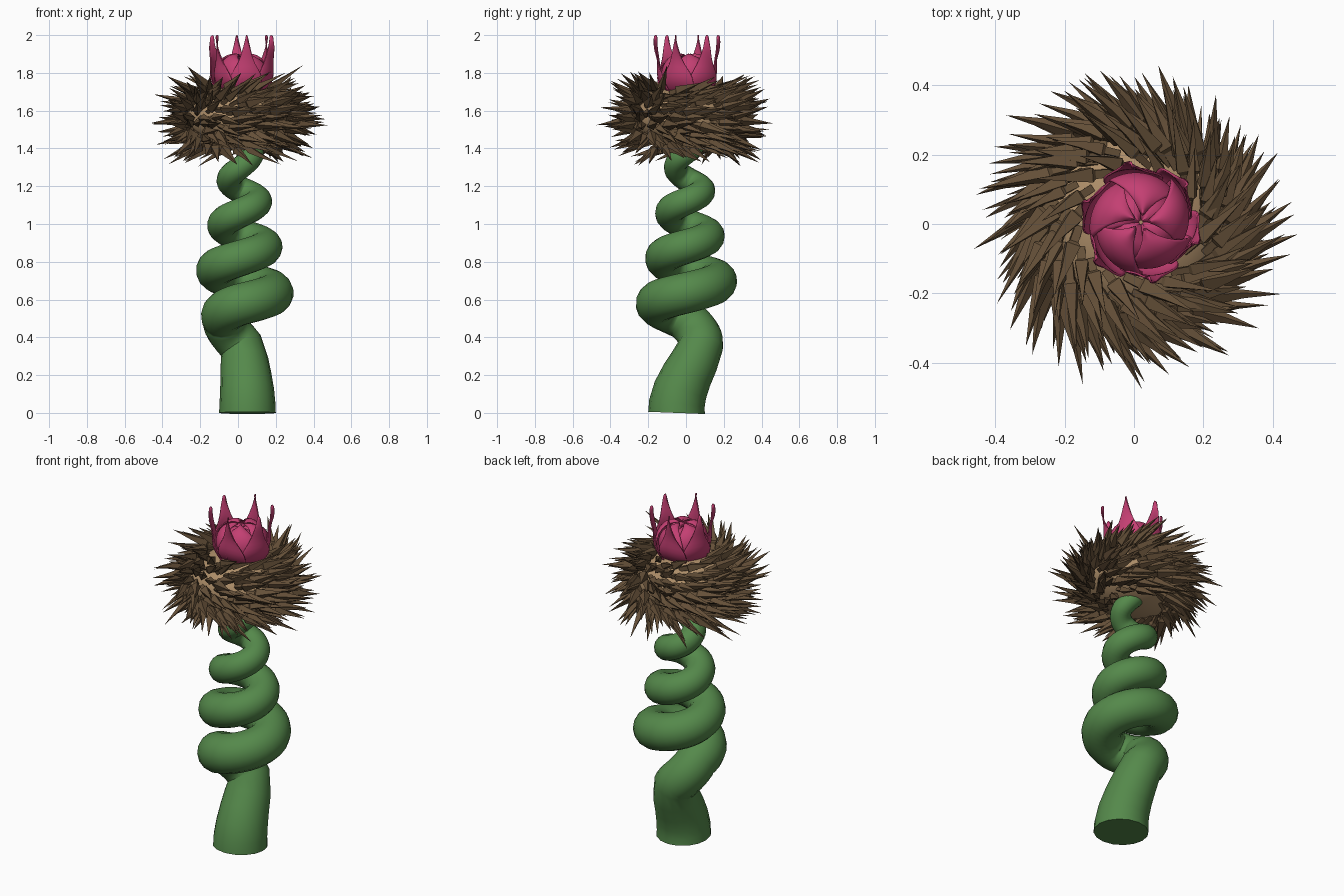
import bpy, bmesh, math, random
from mathutils import Vector

if "Cube" in bpy.data.objects:
    bpy.data.objects.remove(bpy.data.objects["Cube"])

random.seed(4)


def material(name, col):
    m = bpy.data.materials.new(name)
    m.diffuse_color = (*col, 1)
    m.use_nodes = True
    m.node_tree.nodes["Principled BSDF"].inputs["Base Color"].default_value = m.diffuse_color
    return m


def finish(name, bm, mat, smooth):
    me = bpy.data.meshes.new(name)
    bm.to_mesh(me)
    bm.free()
    for p in me.polygons:
        p.use_smooth = smooth
    me.materials.append(mat)
    ob = bpy.data.objects.new(name, me)
    bpy.context.collection.objects.link(ob)
    return ob


green = material("stem_green", (0.09, 0.25, 0.07))
tan = material("head_tan", (0.42, 0.27, 0.14))
brown = material("spike_brown", (0.13, 0.08, 0.04))
pink = material("petal_pink", (0.55, 0.05, 0.17))

# Coiled stem: one key per quarter turn (coil radius, height, tube radius)
keys = [(.08, .36, .118), (.088, .495, .115), (.155, .575, .112), (.17, .635, .11),
        (.165, .70, .106), (.135, .76, .101), (.12, .82, .096), (.13, .88, .091),
        (.118, .94, .087), (.095, 1.0, .082), (.085, 1.06, .078), (.092, 1.12, .074),
        (.085, 1.18, .070), (.06, 1.24, .066), (.055, 1.30, .061), (.066, 1.37, .056),
        (.05, 1.45, .05)]
pts = [(.05, -.05, 0, .15), (.05, -.048, .05, .148), (.048, -.03, .12, .143),
       (.042, .005, .2, .135), (.034, .045, .275, .127)]
STEPS = 8
for i in range(len(keys) - 1):
    for s in range(STEPS):
        t = s / STEPS
        R, z, r = (a + (b - a) * t for a, b in zip(keys[i], keys[i + 1]))
        ang = math.pi / 2 * (1 + i + t)
        pts.append((.015 + R * math.cos(ang), R * math.sin(ang), z, r))
cu = bpy.data.curves.new("stem", 'CURVE')
cu.dimensions = '3D'
cu.bevel_depth = 1
cu.bevel_resolution = 6
cu.use_fill_caps = True
sp = cu.splines.new('POLY')
sp.points.add(len(pts) - 1)
for p, (x, y, z, r) in zip(sp.points, pts):
    p.co = (x, y, z, 1)
    p.radius = r
sp.use_smooth = True
cu.materials.append(green)
stem = bpy.data.objects.new("stem", cu)
bpy.context.collection.objects.link(stem)
bpy.context.view_layer.objects.active = stem
stem.select_set(True)
bpy.ops.object.convert(target='MESH')
bpy.ops.object.shade_smooth_by_angle(angle=math.radians(50))

# Rounded head that carries the spikes
HEAD, RX, RZ = Vector((0, 0, 1.56)), .27, .17
bm = bmesh.new()
bmesh.ops.create_uvsphere(bm, u_segments=32, v_segments=16, radius=1)
for v in bm.verts:
    v.co = HEAD + Vector((v.co.x * RX, v.co.y * RX, v.co.z * RZ))
finish("head", bm, tan, True)

# Swirled thorn spikes, narrow at the root and tapering to a point
bm = bmesh.new()
ROWS, COUNT = 9, 34
for row in range(ROWS):
    for k in range(COUNT):
        lat = math.radians(-52 + 104 * row / (ROWS - 1) + random.uniform(-5, 5))
        if abs(row - 4) == 4 and k % 2:
            continue
        a = math.tau * (k + row * .38) / COUNT + random.uniform(-.07, .07)
        ca, sa = math.cos(a), math.sin(a)
        n = Vector((math.cos(lat) * ca, math.cos(lat) * sa, math.sin(lat)))
        root = HEAD + Vector((n.x * RX, n.y * RX, n.z * RZ)) * .98
        tang = Vector((-sa, ca, 0))
        d = (n * random.uniform(.35, .65) + tang * .8
             + Vector((0, 0, random.uniform(-.2, .24)))).normalized()
        side = d.cross(n).normalized()
        up = side.cross(d)
        L = random.uniform(.17, .29)
        w = random.uniform(.022, .032)
        rings = []
        for f, s in ((0, .55), (.22, .6), (.27, 1.0), (.6, .5)):
            rings.append([bm.verts.new(root + d * L * f + (side * math.cos(q) + up * math.sin(q)) * w * s)
                          for q in (j * math.tau / 4 for j in range(4))])
        tip = bm.verts.new(root + d * L + up * random.uniform(-.01, .01))
        for A, B in zip(rings, rings[1:]):
            for j in range(4):
                bm.faces.new((A[j], A[(j + 1) % 4], B[(j + 1) % 4], B[j]))
        for j in range(4):
            bm.faces.new((rings[-1][j], rings[-1][(j + 1) % 4], tip))
        bm.faces.new(rings[0][::-1])
bmesh.ops.recalc_face_normals(bm, faces=bm.faces)
finish("spikes", bm, brown, False)


# Petal layers: profile rows are (radius, height, half angle of the petal)
def petals(name, count, profile, turn, skew):
    bm = bmesh.new()
    for k in range(count):
        base = turn + math.tau * k / count
        grid = []
        for r, z, half in profile:
            row = []
            for j in range(9):
                u = j / 4 - 1
                a = base + u * half
                rr = r * (1 + skew * u)
                row.append(bm.verts.new((.02 + rr * math.cos(a), .005 + rr * math.sin(a),
                                         z - .012 * u * u)))
            grid.append(row)
        for A, B in zip(grid, grid[1:]):
            for j in range(8):
                bm.faces.new((A[j], A[j + 1], B[j + 1], B[j]))
    ob = finish(name, bm, pink, True)
    sub = ob.modifiers.new("smooth", 'SUBSURF')
    sub.levels = sub.render_levels = 1
    sol = ob.modifiers.new("thickness", 'SOLIDIFY')
    sol.thickness = .006


petals("outer_petals", 6, [(.05, 1.675, .5), (.12, 1.70, .62), (.158, 1.76, .62), (.162, 1.81, .5),
                           (.158, 1.86, .28), (.165, 1.91, .16), (.172, 1.95, .09), (.168, 2.0, .01)],
       math.radians(38), .06)
petals("middle_petals", 5, [(.05, 1.69, .7), (.12, 1.72, .8), (.148, 1.78, .8), (.138, 1.84, .75),
                            (.105, 1.885, .6), (.06, 1.905, .4), (.02, 1.90, .2)],
       math.radians(10), .08)
petals("inner_petals", 4, [(.05, 1.70, .9), (.10, 1.74, 1), (.115, 1.80, 1), (.095, 1.85, .95),
                           (.055, 1.88, .9), (.005, 1.875, .8)],
       math.radians(50), .1)
